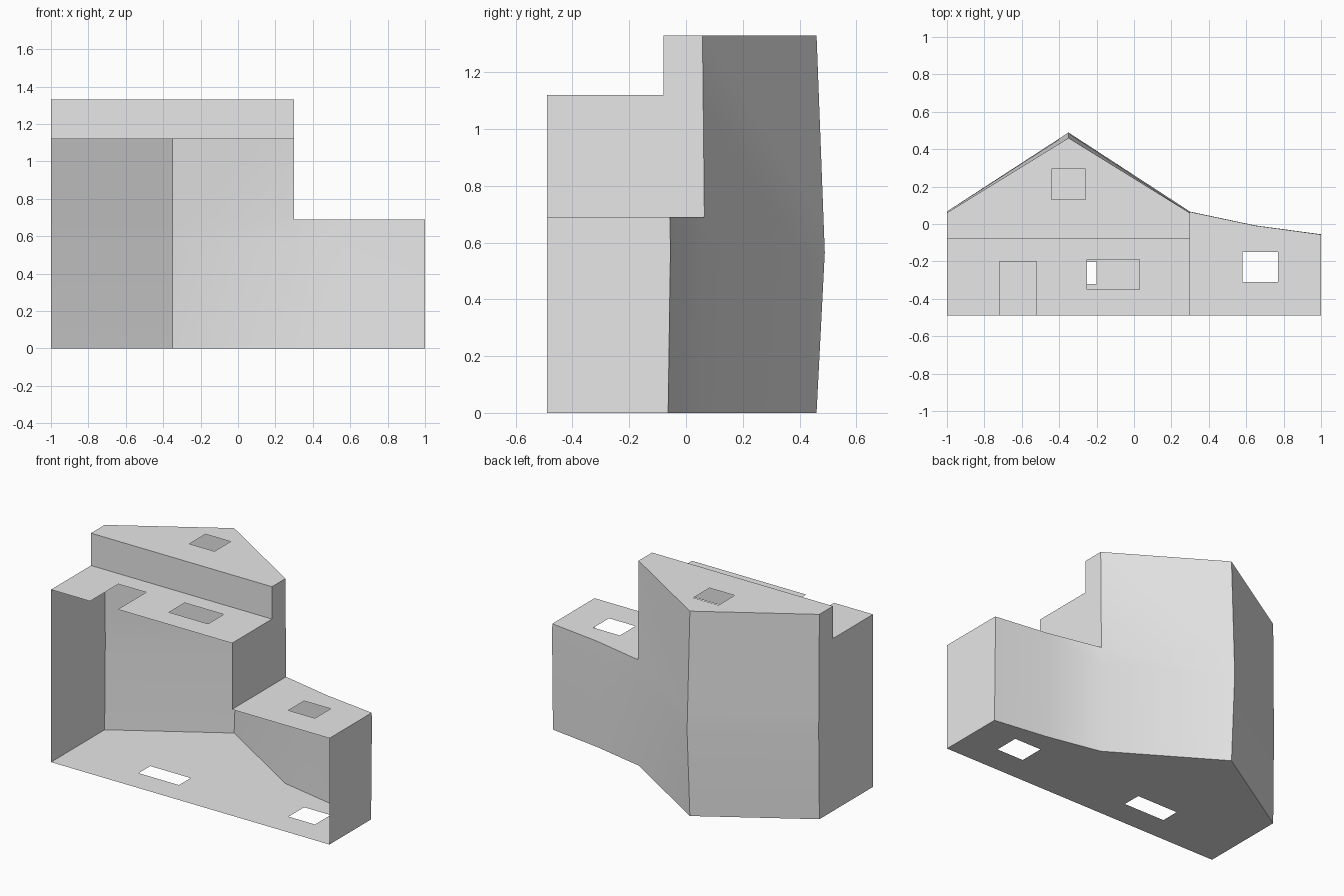
import bpy
import bmesh
from mathutils import Vector

cube = bpy.data.objects.get("Cube")
if cube:
    bpy.data.objects.remove(cube, do_unlink=True)

grey = bpy.data.materials.new("plain grey")
grey.use_nodes = True
grey.diffuse_color = (0.8, 0.8, 0.8, 1)
grey.node_tree.nodes["Principled BSDF"].inputs["Base Color"].default_value = (0.8, 0.8, 0.8, 1)

# Main dimensions: the house lies on its back, ground edge towards -y
GROUND, STEP = -0.49, -0.08
LEFT, RIDGE, EAVE, MID, END = -1.0, -0.35, 0.3, 0.65, 1.0
ANNEX_Z, PORCH_Z, GABLE_Z, PEAK_Z = 0.69, 1.12, 1.33, 0.565
# Roof height at the gable ends, and how far it bows outwards between them
ROOF = {LEFT: (0.06, 0.007), RIDGE: (0.46, 0.029), EAVE: (0.058, 0.008),
        MID: (-0.014, 0.006), END: (-0.063, 0.008)}


def roof_y(x, z):
    base, bow = ROOF[x]
    t = z / PEAK_Z if z < PEAK_Z else (GABLE_Z - z) / (GABLE_Z - PEAK_Z)
    return base + bow * t


def finish(name, bm):
    mesh = bpy.data.meshes.new(name)
    bm.to_mesh(mesh)
    bm.free()
    mesh.materials.append(grey)
    obj = bpy.data.objects.new(name, mesh)
    bpy.context.collection.objects.link(obj)
    return obj


def rect(x0, x1, y0, y1):
    return [(x0, y0), (x1, y0), (x1, y1), (x0, y1)]


def panel(name, outline, place, normal, holes=()):
    """Thin flat wall with openings; place maps 2D points into space."""
    bm = bmesh.new()
    edges = []
    for loop in (outline, *holes):
        verts = [bm.verts.new(place(a, b)) for a, b in loop]
        edges += [bm.edges.new((v, verts[i - 1])) for i, v in enumerate(verts)]
    bmesh.ops.triangle_fill(bm, use_beauty=True, edges=edges, normal=normal)
    bm.normal_update()
    wrong = [f for f in bm.faces if f.normal.dot(Vector(normal)) < 0]
    bmesh.ops.reverse_faces(bm, faces=wrong)
    return finish(name, bm)


def level(name, outline, z, holes=(), up=1):
    return panel(name, outline, lambda x, y: (x, y, z), (0, 0, up), holes)


def side(name, outline, x, out):
    return panel(name, outline, lambda y, z: (x, y, z), (out, 0, 0))


# Roof: two main slopes and the flared annex roof in one skin
bm = bmesh.new()
grid = {}
stations = [0, PEAK_Z, ANNEX_Z, GABLE_Z]
xs = [LEFT, RIDGE, EAVE, MID, END]
for x in xs:
    for z in stations:
        if x <= EAVE or z <= ANNEX_Z:
            grid[x, z] = bm.verts.new((x, roof_y(x, z), z))
for xa, xb in zip(xs, xs[1:]):
    for za, zb in zip(stations, stations[1:]):
        if (xb, zb) in grid:
            bm.faces.new([grid[xa, za], grid[xa, zb], grid[xb, zb], grid[xb, za]])
roof = finish("roof", bm)
bpy.ops.object.select_all(action="DESELECT")
roof.select_set(True)
bpy.context.view_layer.objects.active = roof
bpy.ops.object.shade_smooth_by_angle()

# Rear wall with two windows
annex_window = rect(0.58, 0.77, -0.31, -0.15)
level("rear_wall",
      [(LEFT, GROUND), (END, GROUND)] + [(x, roof_y(x, 0)) for x in reversed(xs)],
      0, [rect(-0.49, -0.2, -0.32, -0.2), annex_window], up=-1)

# Annex facade with window
level("annex_facade",
      [(EAVE, GROUND), (END, GROUND)] + [(x, roof_y(x, ANNEX_Z)) for x in (END, MID, EAVE)],
      ANNEX_Z, [annex_window])

# Lower facade with doorway and window
level("lower_facade",
      [(LEFT, GROUND), (-0.72, GROUND), (-0.72, -0.2), (-0.52, -0.2), (-0.52, GROUND),
       (EAVE, GROUND), (EAVE, STEP), (LEFT, STEP)],
      PORCH_Z, [rect(-0.25, 0.03, -0.35, -0.19)])

# Overhanging gable with window, and its underside
level("upper_gable",
      [(LEFT, STEP), (EAVE, STEP)] + [(x, roof_y(x, GABLE_Z)) for x in (EAVE, RIDGE, LEFT)],
      GABLE_Z, [rect(-0.44, -0.26, 0.13, 0.295)])
panel("gable_underside", rect(LEFT, EAVE, PORCH_Z, GABLE_Z),
      lambda x, z: (x, STEP, z), (0, -1, 0))

# Side walls
overhang = [(GROUND, PORCH_Z), (STEP, PORCH_Z), (STEP, GABLE_Z)]
side("right_wall", [(GROUND, 0)] + overhang
     + [(roof_y(LEFT, z), z) for z in reversed(stations)], LEFT, -1)
side("left_wall", [(GROUND, ANNEX_Z)] + overhang
     + [(roof_y(EAVE, z), z) for z in (GABLE_Z, ANNEX_Z)], EAVE, 1)
side("annex_end_wall", [(GROUND, 0), (GROUND, ANNEX_Z)]
     + [(roof_y(END, z), z) for z in (ANNEX_Z, PEAK_Z, 0)], END, 1)
